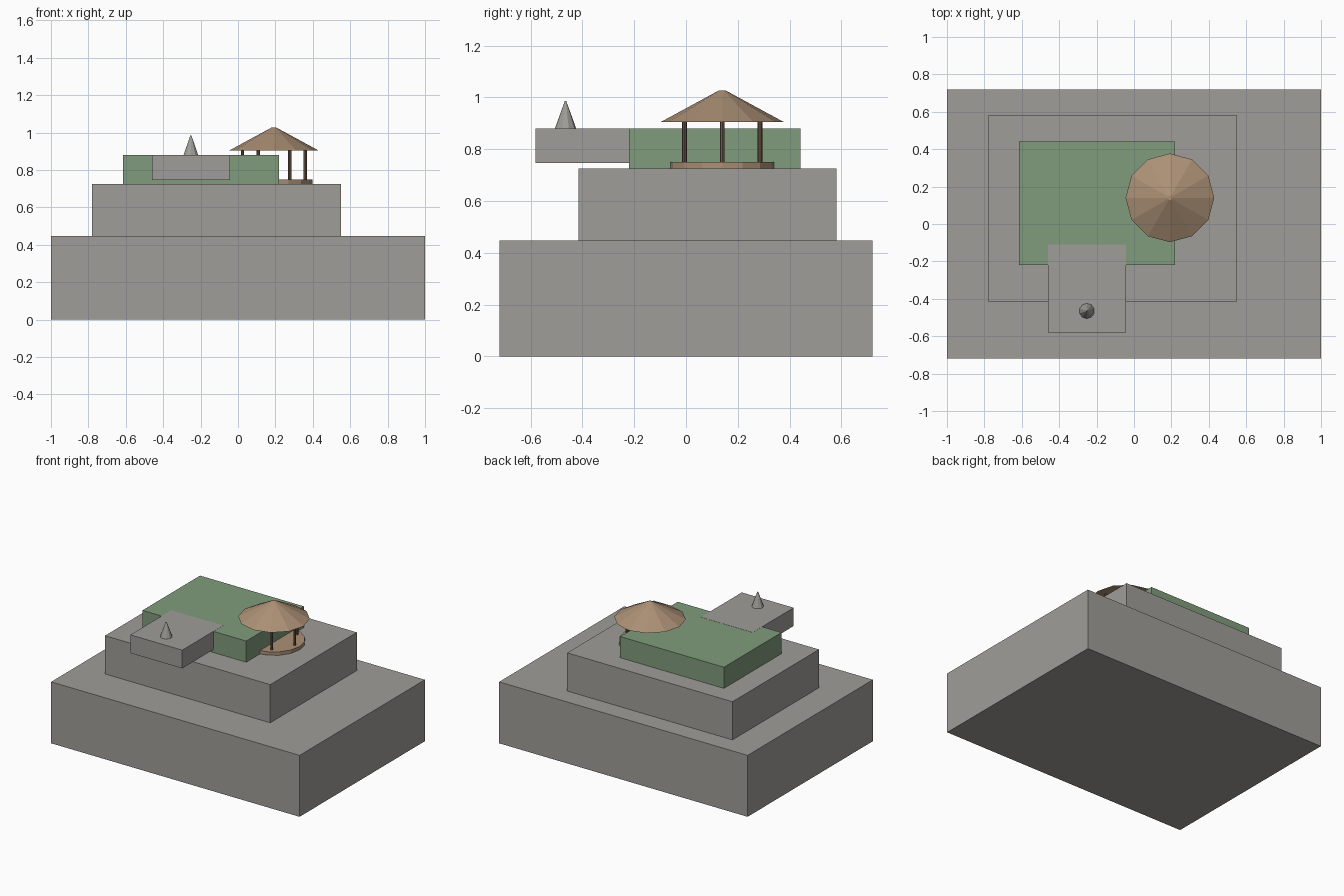
import bpy, math

default = bpy.data.objects.get("Cube")
if default:
    bpy.data.objects.remove(default, do_unlink=True)


def material(name, rgb):
    m = bpy.data.materials.new(name)
    m.use_nodes = True
    m.diffuse_color = (*rgb, 1)
    m.node_tree.nodes["Principled BSDF"].inputs["Base Color"].default_value = (*rgb, 1)
    return m


stone = material("stone grey", (0.35, 0.34, 0.315))
grass = material("grass green", (0.215, 0.33, 0.2))
wood = material("light wood", (0.41, 0.28, 0.18))
dark_wood = material("dark wood", (0.17, 0.11, 0.07))


def finish(name, mat):
    obj = bpy.context.object
    obj.name = name
    obj.data.materials.append(mat)
    return obj


def box(name, mat, x, y, z):
    """Box spanning the given (low, high) ranges."""
    spans = (x, y, z)
    bpy.ops.mesh.primitive_cube_add(size=1, location=[(a + b) / 2 for a, b in spans])
    obj = finish(name, mat)
    obj.scale = [b - a for a, b in spans]
    bpy.ops.object.transform_apply(location=False, rotation=False, scale=True)
    return obj


def frustum(name, mat, sides, r1, r2, x, y, z):
    """Upright prism or cone between two heights."""
    bpy.ops.mesh.primitive_cone_add(vertices=sides, radius1=r1, radius2=r2,
                                    depth=z[1] - z[0], location=(x, y, sum(z) / 2))
    return finish(name, mat)


# Stepped terraces
box("lower_terrace", stone, (-1, 1), (-0.72, 0.72), (0, 0.447))
box("middle_terrace", stone, (-0.78, 0.55), (-0.415, 0.58), (0.447, 0.725))
box("grass_terrace", grass, (-0.615, 0.22), (-0.22, 0.442), (0.725, 0.879))

# Overhanging lookout with its small spire
box("lookout_slab", stone, (-0.46, -0.043), (-0.58, -0.11), (0.747, 0.88))
frustum("lookout_spire", stone, 10, 0.041, 0.003, -0.252, -0.465, (0.88, 0.985))

# Round pavilion: floor, six posts and a conical roof
cx, cy = 0.192, 0.14
frustum("pavilion_floor", wood, 16, 0.206, 0.206, cx, cy, (0.725, 0.75))
for i in range(6):
    a = math.radians(60 * i)
    frustum(f"pavilion_post_{i + 1}", dark_wood, 8, 0.009, 0.009,
            cx + 0.168 * math.cos(a), cy + 0.168 * math.sin(a), (0.75, 0.908))
frustum("pavilion_roof", wood, 12, 0.237, 0.012, cx, cy, (0.905, 1.027))
